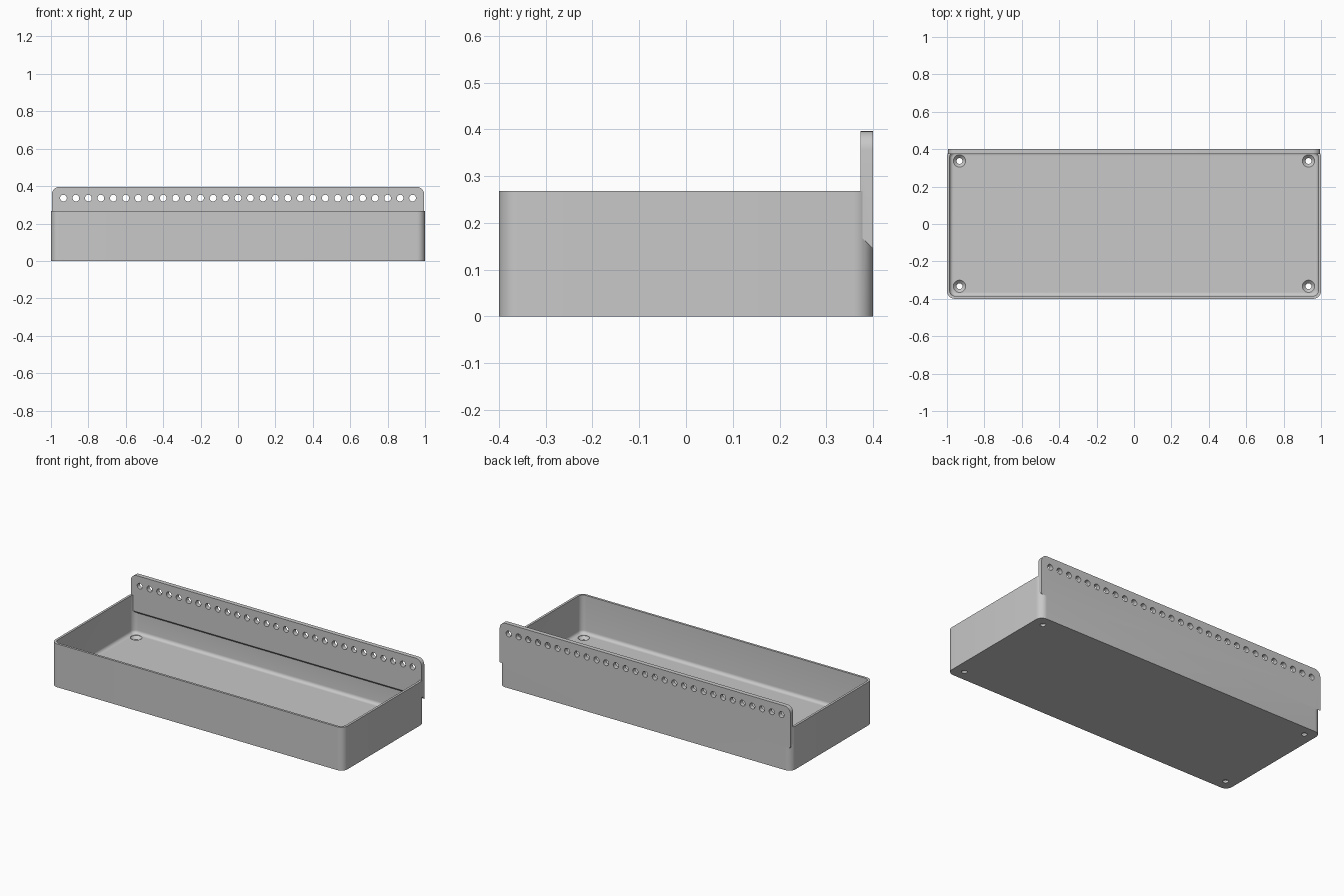
import bpy, bmesh
from math import cos, sin, pi, radians
from mathutils import Vector

old = bpy.data.objects.get("Cube")
if old:
    bpy.data.objects.remove(old, do_unlink=True)

# Single grey plastic
grey = bpy.data.materials.new("grey_plastic")
grey.use_nodes = True
tone = (0.58, 0.58, 0.58, 1)
grey.diffuse_color = tone
grey.node_tree.nodes["Principled BSDF"].inputs["Base Color"].default_value = tone


def rounded_rect(x, y0, y1, r, steps=10):
    """Counter-clockwise outline with round corners."""
    pts = []
    corners = [(x - r, y1 - r), (-x + r, y1 - r), (-x + r, y0 + r), (x - r, y0 + r)]
    for i, (cx, cy) in enumerate(corners):
        for s in range(steps + 1):
            a = (i + s / steps) * pi / 2
            pts.append((cx + r * cos(a), cy + r * sin(a)))
    return pts


def loft(name, loops):
    """Closed solid through loops of equal length."""
    bm = bmesh.new()
    rings = [[bm.verts.new(p) for p in loop] for loop in loops]
    n = len(rings[0])
    for a, b in zip(rings, rings[1:]):
        for i in range(n):
            j = (i + 1) % n
            bm.faces.new((a[i], a[j], b[j], b[i]))
    bm.faces.new(rings[0][::-1])
    bm.faces.new(rings[-1])
    bmesh.ops.recalc_face_normals(bm, faces=bm.faces)
    mesh = bpy.data.meshes.new(name)
    bm.to_mesh(mesh)
    bm.free()
    mesh.materials.append(grey)
    ob = bpy.data.objects.new(name, mesh)
    bpy.context.collection.objects.link(ob)
    return ob


def combine(target, tool, operation):
    mod = target.modifiers.new(operation, 'BOOLEAN')
    mod.operation, mod.object, mod.solver = operation, tool, 'EXACT'
    bpy.context.view_layer.objects.active = target
    bpy.ops.object.modifier_apply(modifier=mod.name)
    bpy.data.objects.remove(tool, do_unlink=True)


def at_z(pts, z):
    return [(x, y, z) for x, y in pts]


def revolve_loops(center, axis, profile, sides=24):
    """Circles (offset, radius) stacked along the y or z axis."""
    c, loops = Vector(center), []
    for d, r in profile:
        ring = []
        for i in range(sides):
            u, v = r * cos(2 * pi * i / sides), r * sin(2 * pi * i / sides)
            ring.append(c + Vector((u, v, d) if axis == 'z' else (u, d, v)))
        loops.append(ring)
    return loops


# Tray shell
outline = rounded_rect(1, -0.4, 0.4, 0.042)
tray = loft("tray", [at_z(outline, 0), at_z(outline, 0.268)])

# Cavity with a fillet around the floor
floor, fillet, loops = 0.032, 0.02, []
for s in range(7):
    a = s / 6 * pi / 2
    inset = fillet * (1 - sin(a))
    loops.append(at_z(rounded_rect(0.986 - inset, -0.386 + inset, 0.387 - inset, 0.032 - inset),
                      floor + fillet * (1 - cos(a))))
loops.append(at_z(rounded_rect(0.986, -0.386, 0.387, 0.032), 0.4))
combine(tray, loft("cavity_cutter", loops), 'DIFFERENCE')


# Back mounting rail with rounded top corners and a sloping underside
def rail_loop(y, bottom):
    half = [(0.995, bottom)]
    for s in range(9):
        a = s / 8 * pi / 2
        half.append((0.955 + 0.04 * cos(a), 0.356 + 0.04 * sin(a)))
    return [(x, y, z) for x, z in half + [(-x, z) for x, z in reversed(half)]]


rail = loft("rail", [rail_loop(0.373, 0.172), rail_loop(0.4, 0.145)])
combine(tray, rail, 'UNION')

# Row of holes through the rail
for i in range(29):
    x = (i - 14) / 15
    hole = loft("rail_hole_cutter",
                revolve_loops((x, 0.386, 0.336), 'y', [(-0.05, 0.018), (0.05, 0.018)]))
    combine(tray, hole, 'DIFFERENCE')

# Countersunk screw holes in the floor corners
for x in (-0.933, 0.933):
    for y in (-0.333, 0.337):
        screw = loft("screw_hole_cutter", revolve_loops(
            (x, y, 0), 'z', [(-0.02, 0.016), (0.013, 0.016), (0.03, 0.033), (0.045, 0.033)]))
        combine(tray, screw, 'DIFFERENCE')

bpy.ops.object.select_all(action='DESELECT')
tray.select_set(True)
bpy.context.view_layer.objects.active = tray
bpy.ops.object.shade_smooth_by_angle(angle=radians(30))
